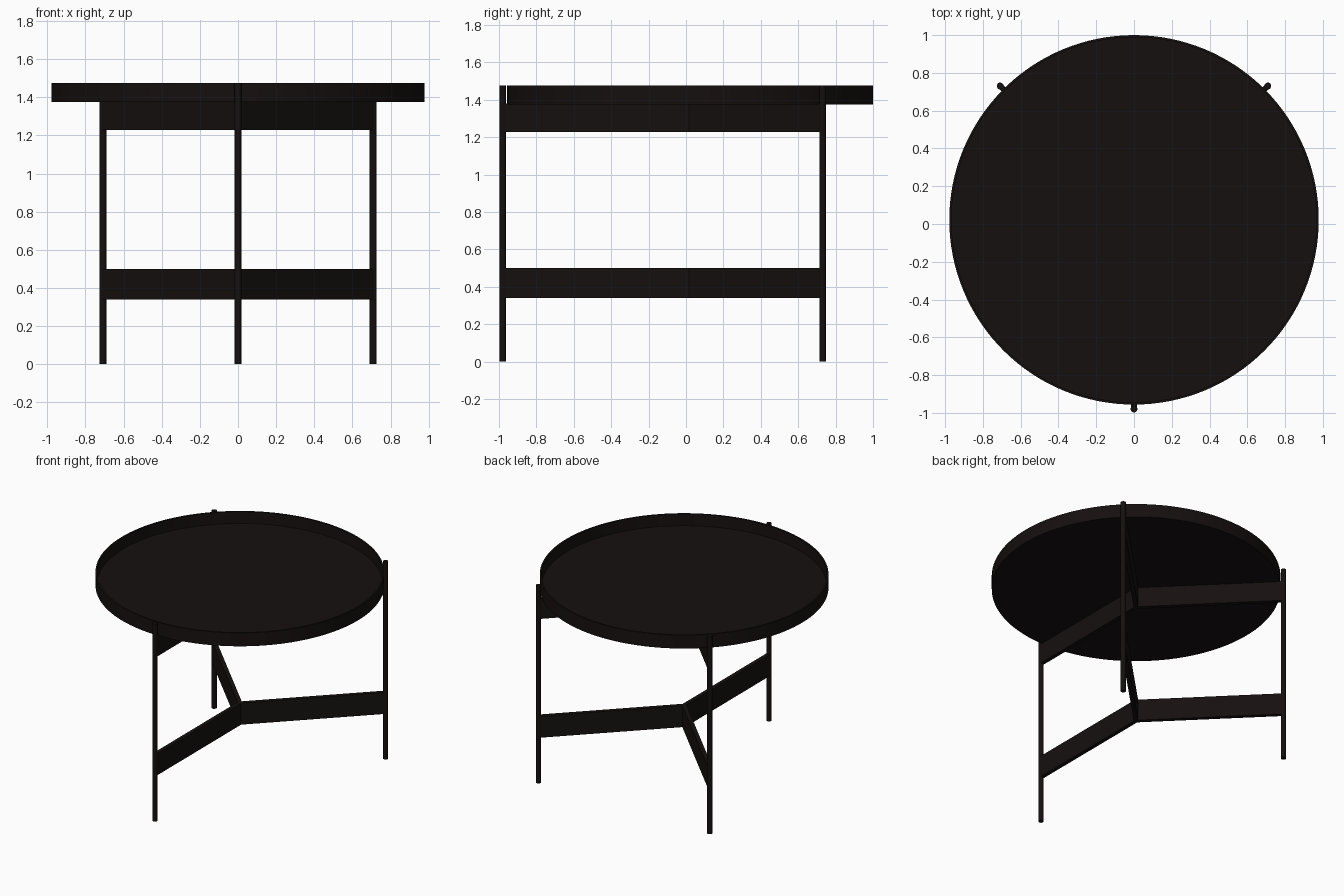
import bpy, bmesh, math
from mathutils import Vector

if "Cube" in bpy.data.objects:
    bpy.data.objects.remove(bpy.data.objects["Cube"])

CENTRE = Vector((0, 0.022, 0))
TOP_R, TOP_Z0, TOP_Z1 = 0.978, 1.375, 1.475
LEG_R = 0.018

mat = bpy.data.materials.new("dark_brown")
mat.diffuse_color = (0.008, 0.005, 0.005, 1)
mat.use_nodes = True
mat.node_tree.nodes["Principled BSDF"].inputs["Base Color"].default_value = mat.diffuse_color


def finish(obj, name, smooth=True):
    obj.name = name
    obj.data.materials.append(mat)
    if smooth:
        bpy.ops.object.shade_smooth_by_angle(angle=math.radians(35))
    return obj


# Round tray top: solid disc with a recessed floor and thin rim
bpy.ops.mesh.primitive_cylinder_add(
    vertices=128, radius=TOP_R, depth=TOP_Z1 - TOP_Z0,
    location=CENTRE + Vector((0, 0, (TOP_Z0 + TOP_Z1) / 2)))
tray = bpy.context.object
bm = bmesh.new()
bm.from_mesh(tray.data)
top = max(bm.faces, key=lambda f: f.calc_center_median().z)
bmesh.ops.inset_region(bm, faces=[top], thickness=0.012)
floor = bmesh.ops.extrude_discrete_faces(bm, faces=[top])["faces"][0]
bmesh.ops.translate(bm, verts=floor.verts, vec=(0, 0, -0.088))
bm.to_mesh(tray.data)
bm.free()
finish(tray, "tray_top")


def leg(name, angle):
    pos = CENTRE + Vector((math.cos(angle), math.sin(angle), 0)) * 1.002
    pos.z = TOP_Z1 / 2
    bpy.ops.mesh.primitive_cylinder_add(
        vertices=24, radius=LEG_R, depth=TOP_Z1, location=pos)
    finish(bpy.context.object, name)


def rail(name, angle, z0, z1):
    # flat board running from the hub out to the leg
    length, thick = 0.995, 0.03
    pos = CENTRE + Vector((math.cos(angle), math.sin(angle), 0)) * (length / 2)
    pos.z = (z0 + z1) / 2
    bpy.ops.mesh.primitive_cube_add(size=1, location=pos, rotation=(0, 0, angle))
    obj = bpy.context.object
    obj.scale = (length, thick, z1 - z0)
    finish(obj, name, smooth=False)


# Three legs, each tied to the centre by an upper and a lower rail
for side, deg in (("front", 270), ("back_right", 45), ("back_left", 135)):
    a = math.radians(deg)
    leg(side + "_leg", a)
    rail(side + "_lower_rail", a, 0.34, 0.50)
    rail(side + "_upper_rail", a, 1.228, 1.38)
